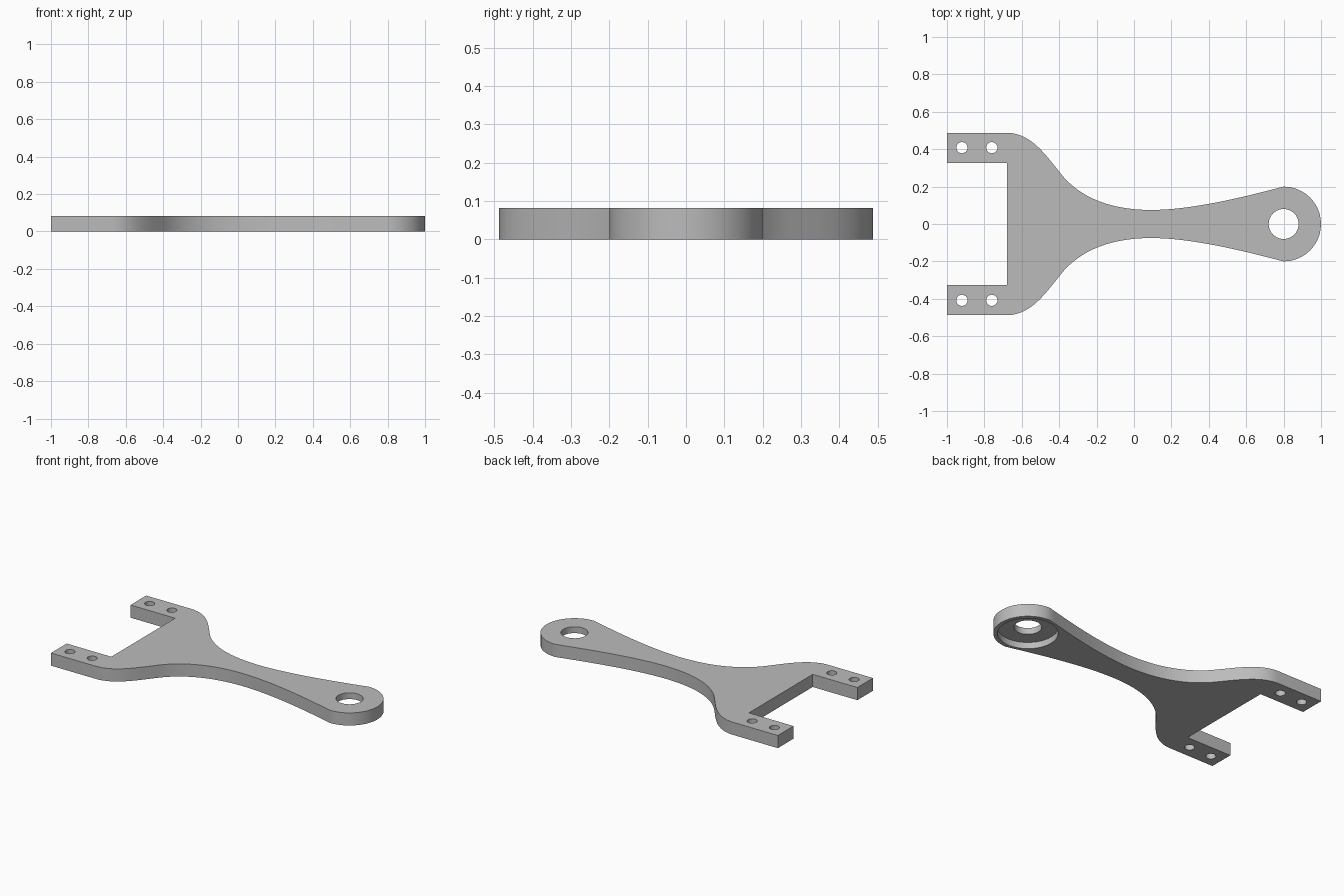
import bpy
import bmesh
from math import radians, sin, cos, pi
from mathutils import Vector
from mathutils.geometry import interpolate_bezier

if "Cube" in bpy.data.objects:
    bpy.data.objects.remove(bpy.data.objects["Cube"], do_unlink=True)

THICK = 0.082
EYE_X, EYE_R = 0.8, 0.2
FORK_Y, PRONG_Y, SLOT_X = 0.4875, 0.327, -0.68

grey = bpy.data.materials.new("plain grey")
grey.use_nodes = True
colour = (0.5, 0.5, 0.5, 1)
grey.diffuse_color = colour
grey.node_tree.nodes["Principled BSDF"].inputs["Base Color"].default_value = colour


def prism(name, outline, z0, z1):
    """Extrude a closed 2D outline between two heights."""
    bm = bmesh.new()
    face = bm.faces.new([bm.verts.new((x, y, z0)) for x, y in outline])
    top = bmesh.ops.extrude_face_region(bm, geom=[face])["geom"]
    moved = [v for v in top if isinstance(v, bmesh.types.BMVert)]
    bmesh.ops.translate(bm, verts=moved, vec=(0, 0, z1 - z0))
    bmesh.ops.recalc_face_normals(bm, faces=bm.faces)
    mesh = bpy.data.meshes.new(name)
    bm.to_mesh(mesh)
    bm.free()
    mesh.materials.append(grey)
    obj = bpy.data.objects.new(name, mesh)
    bpy.context.collection.objects.link(obj)
    return obj


def circle(x, y, r, n):
    return [(x + r * cos(2 * pi * i / n), y + r * sin(2 * pi * i / n)) for i in range(n)]


# Upper half of the outline: slot, prong, flared shoulder, waist, eye
half = [(SLOT_X, PRONG_Y), (-1, PRONG_Y), (-1, FORK_Y)]
flanks = [
    ((SLOT_X, FORK_Y), (-0.55, FORK_Y), (-0.47, 0.365), (-0.4, 0.28)),
    ((-0.4, 0.28), (-0.3, 0.145), (-0.13, 0.075), (0.09, 0.075)),
    ((0.09, 0.075), (0.3, 0.075), (0.57, 0.139), (EYE_X, EYE_R)),
]
for flank in flanks:
    points = interpolate_bezier(*[Vector(p) for p in flank], 16)
    half += [(p[0], p[1]) for p in points[:-1]]
half += [(EYE_X + EYE_R * sin(a), EYE_R * cos(a))
         for a in (pi / 2 * i / 10 for i in range(10))]
outline = half + [(EYE_X + EYE_R, 0)] + [(x, -y) for x, y in reversed(half)]
arm = prism("forked_arm", outline, 0, THICK)

# Eye hole, recess under the eye, and the prong screw holes
cutters = [
    prism("eye_hole_cutter", circle(EYE_X, 0, 0.08, 40), -0.1, 0.2),
    prism("eye_recess_cutter", circle(EYE_X, 0, 0.175, 48), -0.1, THICK / 2),
]
for x in (-0.92, -0.76):
    for side in (-1, 1):
        cutters.append(prism("screw_hole_cutter", circle(x, side * 0.408, 0.03, 24), -0.1, 0.2))

bpy.ops.object.select_all(action="DESELECT")
bpy.context.view_layer.objects.active = arm
arm.select_set(True)
for cutter in cutters:
    cutter.hide_render = True
    mod = arm.modifiers.new("cut", "BOOLEAN")
    mod.operation = "DIFFERENCE"
    mod.solver = "EXACT"
    mod.object = cutter
    bpy.ops.object.modifier_apply(modifier=mod.name)
    bpy.data.objects.remove(cutter, do_unlink=True)

bpy.ops.object.shade_smooth_by_angle(angle=radians(30))
